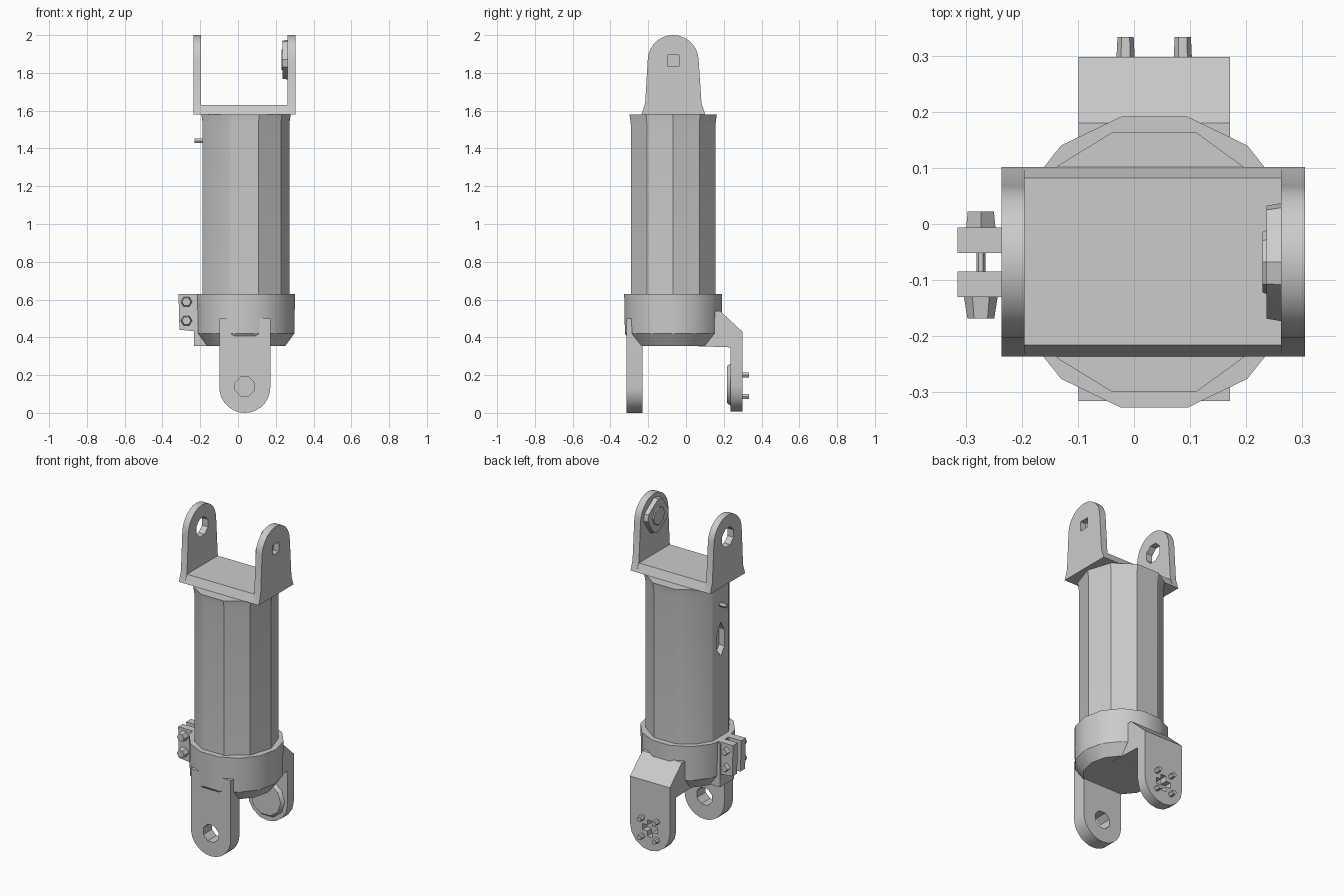
import bpy, bmesh, math
from mathutils import Vector

cube = bpy.data.objects.get("Cube")
if cube:
    bpy.data.objects.remove(cube, do_unlink=True)

grey = bpy.data.materials.new("Printed grey")
grey.use_nodes = True
GREY = (0.6, 0.6, 0.6, 1)
grey.diffuse_color = GREY
grey.node_tree.nodes["Principled BSDF"].inputs["Base Color"].default_value = GREY

CX, CY = 0.036, -0.068      # axis of the tube
LUG_R = 0.135


def loft(name, rings):
    """Join equal-length rings of points into a closed solid."""
    bm = bmesh.new()
    loops = [[bm.verts.new(p) for p in ring] for ring in rings]
    n = len(loops[0])
    for low, high in zip(loops, loops[1:]):
        for i in range(n):
            j = (i + 1) % n
            bm.faces.new((low[i], low[j], high[j], high[i]))
    bm.faces.new(loops[0][::-1])
    bm.faces.new(loops[-1])
    bmesh.ops.recalc_face_normals(bm, faces=bm.faces)
    mesh = bpy.data.meshes.new(name)
    bm.to_mesh(mesh)
    bm.free()
    mesh.materials.append(grey)
    ob = bpy.data.objects.new(name, mesh)
    bpy.context.collection.objects.link(ob)
    return ob


def slab(name, outline, axis, a, b, scale_b=1.0):
    """Extrude a 2D outline along an axis from a to b, optionally tapering."""
    mid = sum((Vector(p) for p in outline), Vector((0, 0))) / len(outline)
    rings = []
    for level, s in ((a, 1.0), (b, scale_b)):
        ring = []
        for p in outline:
            c = list(mid + (Vector(p) - mid) * s)
            c.insert("xyz".index(axis), level)
            ring.append(c)
        rings.append(ring)
    return loft(name, rings)


def arc(u, v, r, start, end, n):
    return [(u + r * math.cos(math.radians(start + (end - start) * i / n)),
             v + r * math.sin(math.radians(start + (end - start) * i / n)))
            for i in range(n + 1)]


def ngon(u, v, r, n, turn=0):
    return arc(u, v, r, turn, turn + 360, n)[:-1]


def rect(u0, u1, v0, v1):
    return [(u0, v0), (u1, v0), (u1, v1), (u0, v1)]


def cut(ob, tool):
    mod = ob.modifiers.new("cut", "BOOLEAN")
    mod.operation, mod.solver, mod.object = "DIFFERENCE", "EXACT", tool
    bpy.ops.object.select_all(action="DESELECT")
    bpy.context.view_layer.objects.active = ob
    ob.select_set(True)
    bpy.ops.object.modifier_apply(modifier="cut")
    bpy.data.objects.remove(tool, do_unlink=True)


def turned(name, angles, profile):
    return loft(name, [[(CX + r * math.cos(math.radians(a)),
                         CY + r * math.sin(math.radians(a)), z) for a in angles]
                       for z, r in profile])


# Tube with a flat on its right side, and the slot and peg set in that flat
tube = turned("tube", [0, 36, 72, 108, 135, 161, 199, 225, 252, 288, 324],
              [(0.6, 0.236), (1.53, 0.236), (1.58, 0.243)])
slot = [(-0.07, 1.12), (-0.035, 1.17), (-0.035, 1.27),
        (-0.07, 1.33), (-0.105, 1.27), (-0.105, 1.17)]
cut(tube, slab("slot_cutter", slot, "x", -0.4, -0.15))
slab("tube_peg", ngon(CY, 1.44, 0.014, 6), "x", -0.23, -0.17)

# Collar at the foot of the tube
turned("collar", [i * 360 / 14 + 90 + 180 / 14 for i in range(14)],
       [(0.355, 0.215), (0.42, 0.262), (0.63, 0.266)])
slab("clamp_mount", rect(-0.232, -0.1, -0.135, 0.0), "z", 0.355, 0.62)

# Clamp ears and their bolts
for side, y0, y1 in (("back", -0.052, -0.006), ("front", -0.13, -0.085)):
    slab("clamp_ear_" + side,
         [(-0.2, 0.43), (-0.31, 0.44), (-0.315, 0.63), (-0.2, 0.63)], "y", y0, y1)
for place, z in (("upper", 0.588), ("lower", 0.488)):
    slab("clamp_bolt_" + place, ngon(-0.273, z, 0.008, 6), "y", -0.14, 0.0)
    slab("clamp_bolt_head_" + place, ngon(-0.273, z, 0.03, 6), "y", -0.13, -0.168, 0.8)
    slab("clamp_bolt_nut_" + place, ngon(-0.273, z, 0.026, 4), "y", -0.006, 0.022, 0.9)

# Front lower lug with a pivot hole
front_lug = slab("front_lower_lug",
                 [(CX + LUG_R, 0.5)] + arc(CX, 0.135, LUG_R, 0, -180, 14) + [(CX - LUG_R, 0.5)],
                 "y", -0.315, -0.23)
cut(front_lug, slab("pivot_cutter", ngon(CX, 0.14, 0.055, 8, 22.5), "y", -0.4, -0.1))

# Rear lower lug, its sloped bracket, drive disc and pegs
slab("rear_bracket", [(0.0, 0.355), (0.298, 0.345), (0.298, 0.43), (0.18, 0.54), (0.0, 0.54)],
     "x", CX - LUG_R, CX + LUG_R)
rear_lug = slab("rear_lower_lug",
                [(CX + LUG_R, 0.36)] + arc(CX, 0.143, LUG_R, 0, -180, 8) + [(CX - LUG_R, 0.36)],
                "y", 0.236, 0.298)
for w, h in ((0.05, 0.018), (0.018, 0.05)):
    cut(rear_lug, slab("cross_cutter", rect(CX - w, CX + w, 0.143 - h, 0.143 + h), "y", 0.255, 0.4))
slab("rear_drive_disc", ngon(CX, 0.15, 0.12, 10), "y", 0.24, 0.216, 0.85)
for side, x in (("right", -0.015), ("left", 0.087)):
    for place, z in (("upper", 0.2), ("lower", 0.087)):
        slab(f"rear_peg_{side}_{place}", ngon(x, z, 0.017, 6), "y", 0.28, 0.333, 0.85)

# Upper fork: flared base and two rounded arms
slab("fork_base", [(-0.236, 1.58), (0.102, 1.58), (0.082, 1.63), (-0.216, 1.63)],
     "x", -0.236, 0.305)
arm = ([(-0.236, 1.58), (0.102, 1.58), (0.082, 1.64)]
       + arc(CY, 1.865, LUG_R, 0, 180, 14) + [(-0.216, 1.64)])
right_arm = slab("fork_arm_right", arm, "x", -0.236, -0.195)
cut(right_arm, slab("pivot_cutter", ngon(CY, 1.865, 0.06, 8, 22.5), "x", -0.4, -0.1))
left_arm = slab("fork_arm_left", arm, "x", 0.262, 0.305)
cut(left_arm, slab("square_cutter", rect(CY - 0.03, CY + 0.03, 1.835, 1.895), "x", 0.2, 0.4))

# Lobed drive disc on the inside of the left arm
lobes = [(CY + r * math.cos(i * math.pi / 8), 1.87 + r * math.sin(i * math.pi / 8))
         for i, r in enumerate([0.106, 0.106, 0.092, 0.092] * 4)]
slab("fork_drive_disc", lobes, "x", 0.268, 0.236, 0.95)
slab("fork_drive_hub", ngon(CY, 1.87, 0.06, 8), "x", 0.245, 0.229, 0.9)

# Smooth only the gently curved surfaces
bpy.ops.object.select_all(action="DESELECT")
for ob in bpy.context.collection.objects:
    if ob.type == "MESH" and grey.name in ob.data.materials:
        ob.select_set(True)
        bpy.context.view_layer.objects.active = ob
bpy.ops.object.shade_smooth_by_angle(angle=math.radians(30))
